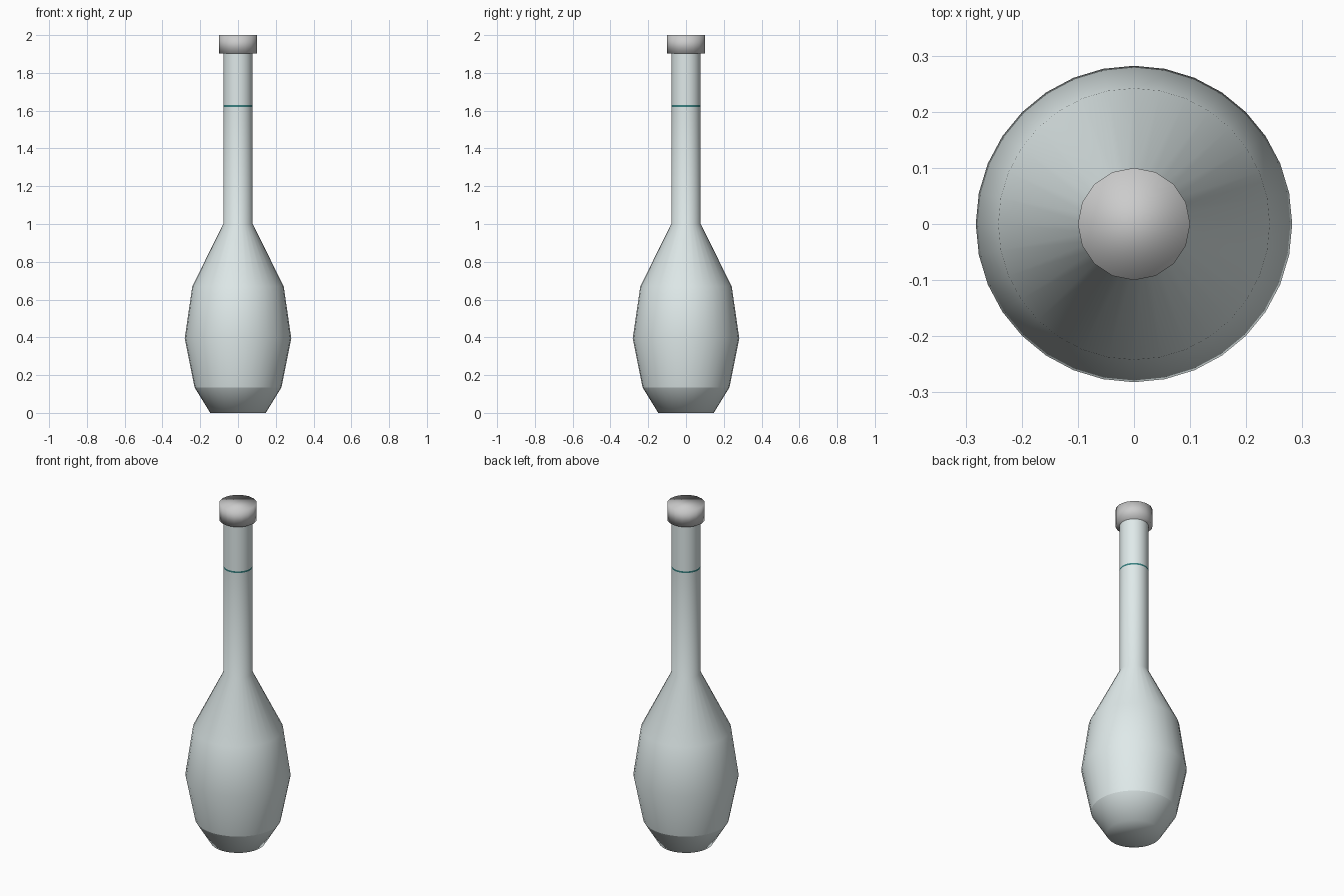
import bpy, bmesh
from math import cos, sin, tau

if "Cube" in bpy.data.objects:
    bpy.data.objects.remove(bpy.data.objects["Cube"])


def material(name, rgb):
    m = bpy.data.materials.new(name)
    m.diffuse_color = (*rgb, 1)
    m.use_nodes = True
    m.node_tree.nodes["Principled BSDF"].inputs["Base Color"].default_value = m.diffuse_color
    return m


def lathe(name, profile, sides, mat, cap_bottom=False, cap_top=False):
    """Revolve (radius, height) points around z, smooth shaded."""
    bm = bmesh.new()
    rings = [[bm.verts.new((r * cos(tau * i / sides), r * sin(tau * i / sides), z))
              for i in range(sides)] for r, z in profile]
    for low, high in zip(rings, rings[1:]):
        for i in range(sides):
            j = (i + 1) % sides
            bm.faces.new((low[i], low[j], high[j], high[i]))
    if cap_bottom:
        bm.faces.new(rings[0][::-1])
    if cap_top:
        bm.faces.new(rings[-1])
    for f in bm.faces:
        f.smooth = True
    mesh = bpy.data.meshes.new(name)
    bm.to_mesh(mesh)
    bm.free()
    mesh.materials.append(mat)
    obj = bpy.data.objects.new(name, mesh)
    bpy.context.collection.objects.link(obj)
    return obj


pale = material("pale_blue_grey", (0.74, 0.82, 0.82))
teal = material("dark_teal", (0.04, 0.22, 0.22))
white = material("off_white", (0.8, 0.8, 0.8))

# Tapered foot, kept separate for the crease above it
lathe("foot", [(0.147, 0), (0.23, 0.135)], 32, pale, cap_bottom=True)

# Bulging body, shoulder and lower handle in one smooth surface
lathe("body", [(0.23, 0.135), (0.282, 0.395), (0.242, 0.67),
               (0.078, 1.0), (0.077, 1.62)], 32, pale)

# Thin stripe around the handle
lathe("handle_stripe", [(0.077, 1.62), (0.077, 1.63)], 32, teal)

# Upper handle
lathe("upper_handle", [(0.077, 1.63), (0.077, 1.902)], 32, pale)

# Sixteen-sided end knob
lathe("end_knob", [(0.1, 1.902), (0.1, 2.0)], 16, white,
      cap_bottom=True, cap_top=True)
